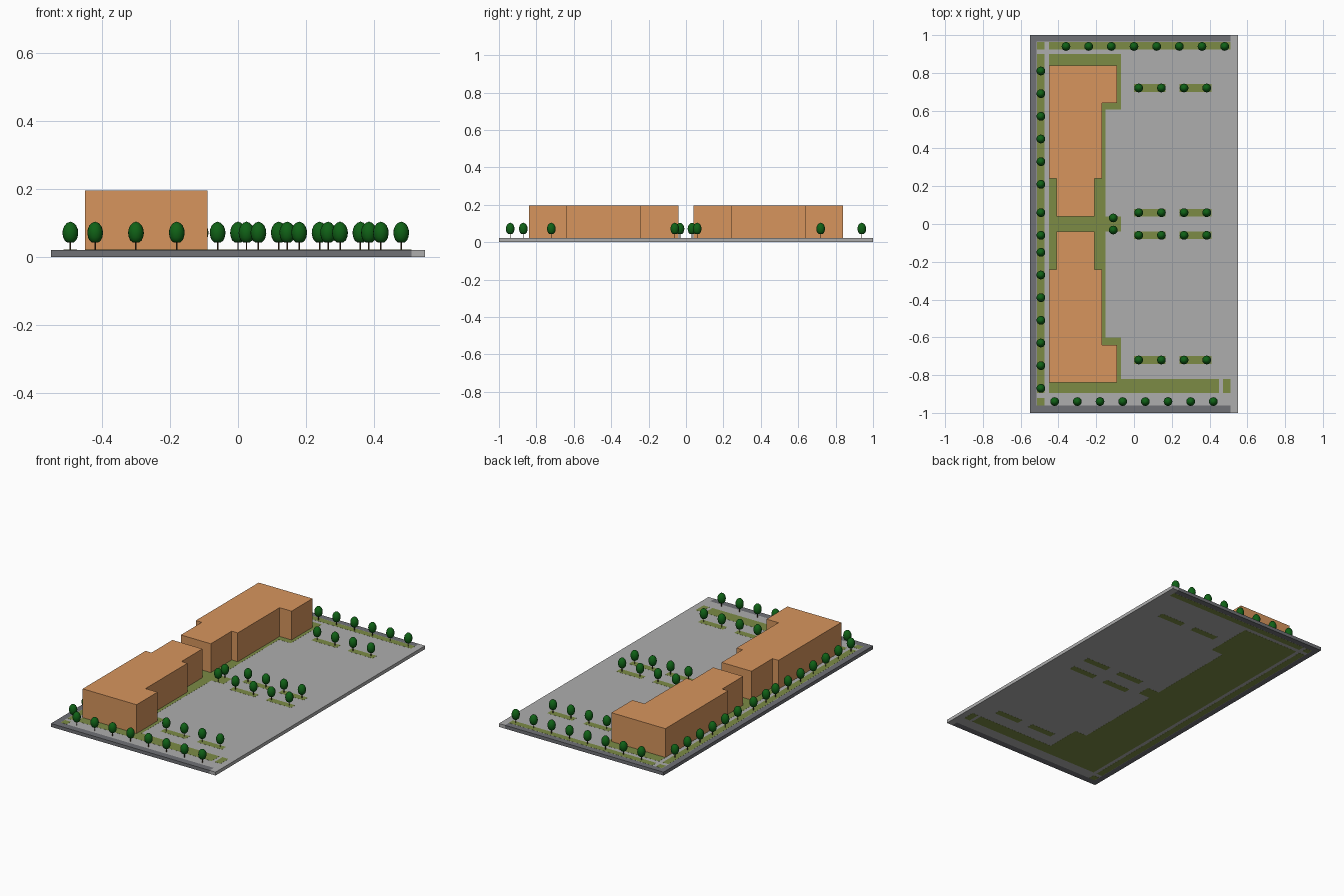
import bpy, bmesh, math

if "Cube" in bpy.data.objects:
    bpy.data.objects.remove(bpy.data.objects["Cube"])


def material(name, rgb):
    m = bpy.data.materials.new(name)
    m.diffuse_color = (*rgb, 1)
    m.use_nodes = True
    m.node_tree.nodes["Principled BSDF"].inputs["Base Color"].default_value = m.diffuse_color
    return m


ASPHALT = material("asphalt", (0.16, 0.165, 0.18))
PAVING = material("paving", (0.42, 0.42, 0.42))
GRASS = material("grass", (0.20, 0.26, 0.06))
BRICK = material("brick", (0.68, 0.30, 0.11))
LEAF = material("leaf", (0.005, 0.12, 0.008))
BARK = material("bark", (0.08, 0.045, 0.02))


def add_object(name, mesh, loc=(0, 0, 0)):
    o = bpy.data.objects.new(name, mesh)
    o.location = loc
    bpy.context.collection.objects.link(o)
    return o


def mesh_from(bm, name, mat):
    bmesh.ops.recalc_face_normals(bm, faces=bm.faces)
    me = bpy.data.meshes.new(name)
    bm.to_mesh(me)
    bm.free()
    me.materials.append(mat)
    return me


def prism(name, outlines, z0, z1, mat):
    """Extrude one or more flat outlines from z0 to z1 as one object."""
    bm = bmesh.new()
    for pts in outlines:
        face = bm.faces.new([bm.verts.new((x, y, z0)) for x, y in pts])
        ext = bmesh.ops.extrude_face_region(bm, geom=[face], use_keep_orig=True)
        top = [v for v in ext["geom"] if isinstance(v, bmesh.types.BMVert)]
        bmesh.ops.translate(bm, verts=top, vec=(0, 0, z1 - z0))
    return add_object(name, mesh_from(bm, name, mat))


def rect(x0, x1, y0, y1):
    return [(x0, y0), (x1, y0), (x1, y1), (x0, y1)]


# Ground: surrounding road and pale paving, tiled edge to edge
BASE, TOP = 0.0005, 0.021
prism("road", [[(-.55, -1), (.51, -1), (.51, -.96), (-.515, -.96),
                (-.515, .965), (.51, .965), (.51, 1), (-.55, 1)]], BASE, TOP, ASPHALT)
prism("paving", [[(-.515, -.96), (.51, -.96), (.51, -1), (.55, -1),
                  (.55, 1), (.51, 1), (.51, .965), (-.515, .965)]], BASE, TOP, PAVING)

# Lawns and verges, full depth so they also show underneath
GZ = TOP + 0.0005
prism("main_lawn", [[(-.45, .9), (-.07, .9), (-.07, .605), (-.15, .605), (-.15, .04),
                     (-.07, .04), (-.07, -.04), (-.15, -.04), (-.15, -.6), (-.07, -.6),
                     (-.07, -.82), (.45, -.82), (.45, -.895), (-.45, -.895)]], 0, GZ, GRASS)
prism("verges", [rect(-.513, -.473, -.895, .9), rect(-.513, -.473, -.96, -.92),
                 rect(-.513, -.473, .925, .963), rect(-.45, .51, .925, .963),
                 rect(.47, .51, -.895, -.82)], 0, GZ, GRASS)
ISLAND_ROWS = (-.72, -.06, .06, .72)
prism("parking_islands", [rect(x, x + .168, y - .02, y + .02)
                          for y in ISLAND_ROWS for x in (0, .242)], 0, GZ, GRASS)

# Two mirrored buildings, three storeys each
FOOTPRINT = [(-.41, .04), (-.21, .04), (-.21, .24), (-.17, .24), (-.17, .64), (-.09, .64),
             (-.09, .84), (-.45, .84), (-.45, .24), (-.41, .24)]
LEVELS = (0.022, 0.08, 0.138, 0.196)
for side, s in (("north", 1), ("south", -1)):
    for i in range(3):
        prism(f"{side}_building_floor_{i + 1}", [[(x, s * y) for x, y in FOOTPRINT]],
              LEVELS[i], LEVELS[i + 1], BRICK)


# Tree parts, shared by every tree
def lathe(name, profile, sides, mat, smooth):
    bm = bmesh.new()
    vs = [bm.verts.new((r, 0, z)) for r, z in profile]
    edges = [bm.edges.new(p) for p in zip(vs, vs[1:])]
    bmesh.ops.spin(bm, geom=vs + edges, cent=(0, 0, 0), axis=(0, 0, 1),
                   angle=math.tau, steps=sides)
    bmesh.ops.remove_doubles(bm, verts=bm.verts, dist=1e-5)
    for f in bm.faces:
        f.smooth = smooth
    return mesh_from(bm, name, mat)


CROWN = lathe("crown", [(0, .042), (.010, .043), (.017, .049), (.021, .058), (.0232, .070),
                        (.022, .081), (.0175, .092), (.010, .100), (0, .104)], 16, LEAF, True)
TRUNK = lathe("trunk", [(0, .020), (.0022, .020), (.0022, .046), (0, .046)], 8, BARK, False)

# Tree positions: street rows, parking islands, entrance court
spots = [(-.36 + .12 * i, .94) for i in range(8)]
spots += [(-.42 + .12 * i, -.94) for i in range(8)]
spots += [(-.493, .81 - .12 * i) for i in range(6)]
spots += [(-.493, .06), (-.493, -.06)]
spots += [(-.493, -.15 - .12 * i) for i in range(7)]
spots += [(.025 + .12 * i, y) for y in ISLAND_ROWS for i in range(4)]
spots += [(-.11, .032), (-.11, -.032)]
for n, (x, y) in enumerate(spots, 1):
    add_object(f"tree_crown_{n}", CROWN, (x, y, 0))
    add_object(f"tree_trunk_{n}", TRUNK, (x, y, 0))
